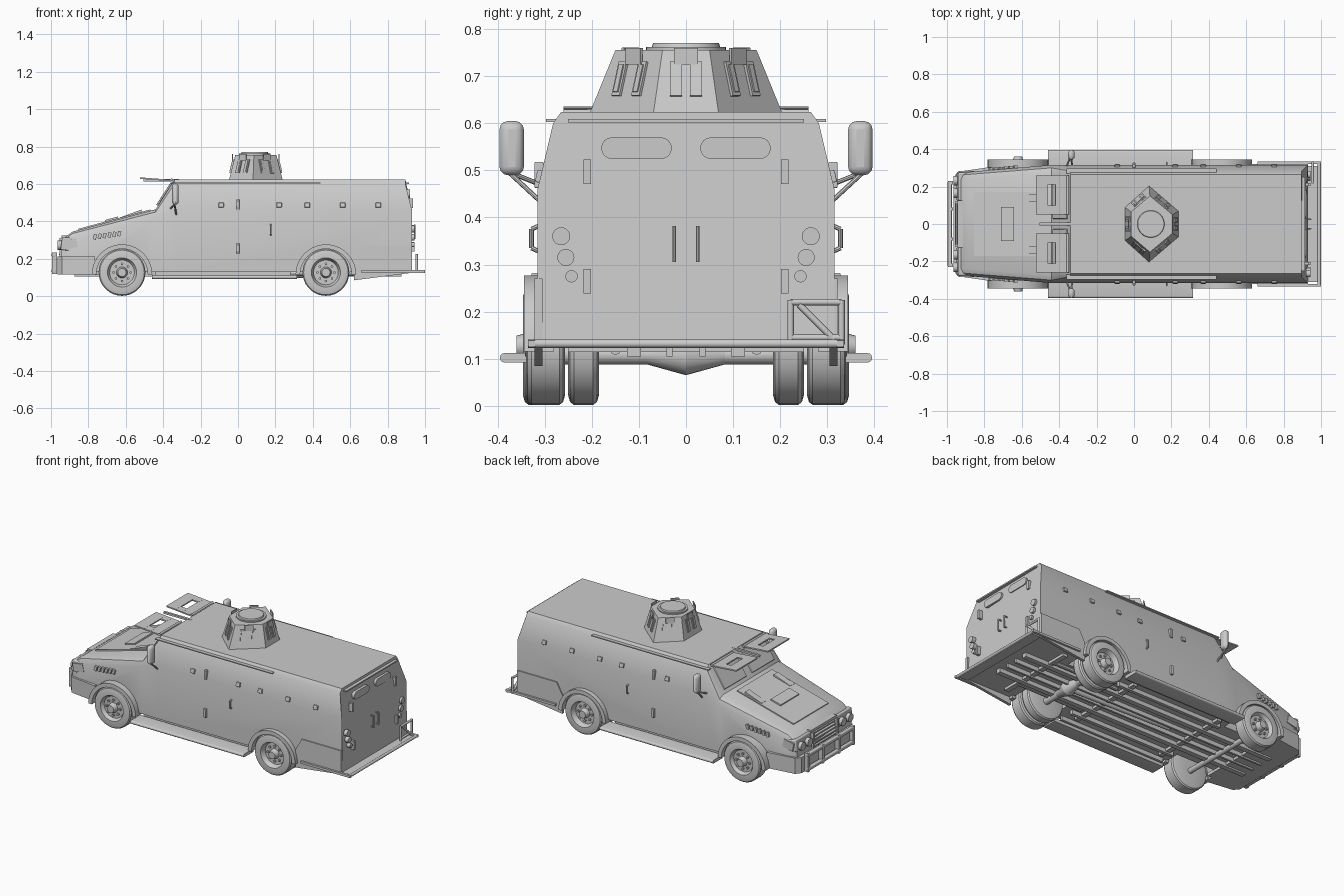
import bpy, bmesh, math
from mathutils import Vector, Matrix

if "Cube" in bpy.data.objects:
    bpy.data.objects.remove(bpy.data.objects["Cube"])

def finish(name, bm, smooth=None, bevel=0):
    bmesh.ops.recalc_face_normals(bm, faces=bm.faces)
    me = bpy.data.meshes.new(name)
    bm.to_mesh(me)
    bm.free()
    ob = bpy.data.objects.new(name, me)
    bpy.context.collection.objects.link(ob)
    bpy.ops.object.select_all(action='DESELECT')
    ob.select_set(True)
    bpy.context.view_layer.objects.active = ob
    if bevel:
        m = ob.modifiers.new('Bevel', 'BEVEL')
        m.width, m.segments = bevel, 3
    if smooth:
        bpy.ops.object.shade_smooth_by_angle(angle=math.radians(smooth))
    return ob

def box(name, c, s, rot=Matrix.Identity(4), bevel=0):
    bm = bmesh.new()
    bmesh.ops.create_cube(bm, size=1, matrix=Matrix.Translation(c) @ rot @ Matrix.Diagonal((*s, 1)))
    return finish(name, bm, 40 if bevel else None, bevel)

def tilt(deg, axis='Y'):
    return Matrix.Rotation(math.radians(deg), 4, axis)

def rod(name, a, b, r, r2=None, n=20):
    a, b = Vector(a), Vector(b)
    bm = bmesh.new()
    M = Matrix.Translation((a + b) / 2) @ (b - a).to_track_quat('Z', 'Y').to_matrix().to_4x4()
    bmesh.ops.create_cone(bm, cap_ends=True, segments=n, radius1=r, radius2=r if r2 is None else r2,
                          depth=(b - a).length, matrix=M)
    return finish(name, bm, 40)

def loft(name, rings, smooth=None):
    bm = bmesh.new()
    vs = [[bm.verts.new(p) for p in r] for r in rings]
    n = len(vs[0])
    for a, b in zip(vs, vs[1:]):
        for i in range(n):
            bm.faces.new((a[i], a[(i + 1) % n], b[(i + 1) % n], b[i]))
    bm.faces.new(vs[0])
    bm.faces.new(vs[-1])
    return finish(name, bm, smooth)

def prism(name, pts, axis, lo, hi, smooth=None):
    return loft(name, [[(*p[:axis], h, *p[axis:]) for p in pts] for h in (lo, hi)], smooth)

def arc(cx, cz, r, a0, a1, n=20):
    angles = [math.radians(a0 + (a1 - a0) * i / n) for i in range(n + 1)]
    return [(cx + r * math.cos(t), cz + r * math.sin(t)) for t in angles]

# Armoured hull: (x low, x high, then z and half width from floor to roof)
sections = [(-.945, -.925, .20, .265, .28, .268, .305, .262, .315, .24),
            (-.89, -.885, .13, .275, .30, .278, .335, .265, .345, .24),
            (-.45, -.44, .13, .312, .42, .315, .45, .30, .465, .27),
            (-.33, -.34, .13, .315, .46, .315, .60, .282, .624, .265),
            (.93, .895, .13, .315, .46, .315, .60, .282, .624, .265)]
rings = []
for xl, xh, *p in sections:
    half = [(xl if i < 2 else xh, p[2 * i + 1], p[2 * i]) for i in range(4)]
    rings.append(half + [(x, -y, z) for x, y, z in reversed(half)])
hull = loft('hull', rings)

# Wheel wells cut out of the hull
for x, inner, s in ((-.62, .2, 1), (-.62, .2, -1), (.47, .17, 1), (.47, .17, -1)):
    cut = rod('well_cutter', (x, s * inner, .12), (x, s * .5, .12), .145, n=40)
    cut.hide_render = True
    bpy.context.view_layer.objects.active = hull
    m = hull.modifiers.new('Well', 'BOOLEAN')
    m.operation, m.object, m.solver = 'DIFFERENCE', cut, 'EXACT'
    bpy.ops.object.modifier_apply(modifier=m.name)
    bpy.data.objects.remove(cut)
hull.select_set(True)
bpy.ops.object.shade_smooth_by_angle(angle=math.radians(30))

# Wheels: turned tyre and dished rim
def wheel(name, x, y0, y1, s, dish):
    w, r = y1 - y0, .125
    prof = [(0, .03), (0, .105), (.004, .119), (.012, r), (w - .012, r), (w - .004, .119), (w, .105),
            (w, .078), (w - .012, .072), (w - dish, .066), (w - dish, .03)]
    loft(name, [[(a, s * (y0 + h), b) for a, b in arc(x, .127, q, 0, 350, 35)] for h, q in prof], 35)

for s in (-1, 1):
    wheel('front_tyre', -.62, .262, .346, s, .02)
    wheel('rear_outer_tyre', .47, .257, .34, s, .03)
    wheel('rear_inner_tyre', .47, .185, .25, s, .02)
    for x, y in ((-.62, .33), (.47, .312)):
        rod('hub', (x, s * y, .127), (x, s * (y + .03), .127), .03, .022)
        for a, b in arc(x, .127, .046, 0, 315, 7):
            rod('wheel_bolt', (a, s * (y - .006), b), (a, s * (y + .008), b), .007, n=8)
    # Fender flares
    for n, x in (('front_fender', -.62), ('rear_fender', .47)):
        prism(n, arc(x, .115, .162, 0, 180) + arc(x, .115, .138, 180, 0), 1, s * .28, s * .344, 30)
    # Running board with rounded edge, rear skirt
    edge = [(s * y, z) for y, z in arc(.385, .102, .01, 90, -90, 6)]
    prism('running_board', [(s * .30, .113)] + edge + [(s * .30, .092)], 0, -.46, .315, 40)
    prism('rear_skirt', [(.62, .085), (.93, .125), (.93, .27), (.66, .27), (.62, .2)], 1, s * .305, s * .322)
    # Underbody rails and springs
    for x, y, l, w in ((0, .11, 1.75, .03), (0, .035, 1.75, .012), (-.08, .2, .72, .02), (-.08, .285, .72, .015)):
        box('frame_rail', (x, s * y, .12), (l, w, .03))
    rod('leaf_spring', (.25, s * .15, .12), (.7, s * .15, .12), .012, n=8)
    rod('differential', (.47, 0, .108), (.47, s * .09, .108), .043, .018)

# Cross members, axles, drive shaft
for x in (-.75, -.4, .2, .7):
    box('cross_member', (x, 0, .124), (.03, .5, .02))
for x, r in ((-.62, .016), (.47, .02)):
    rod('axle', (x, -.3, .108), (x, .3, .108), r)
rod('drive_shaft', (-.25, 0, .125), (.47, 0, .108), .014)

# Front bumper and bull bar
prism('front_bumper', [(-.965, -.25), (-.94, -.28), (-.765, -.305), (-.765, .305), (-.94, .28), (-.965, .25)],
      2, .115, .212)
for z in (.135, .222):
    box('bull_bar_rail', (-.985, 0, z), (.022, .46, .022), bevel=.005)
for y in (-.22, -.08, .08, .22):
    box('bull_bar_post', (-.982, y, .177), (.026, .018, .115))

# Grille, hood panels and flap arm on the centre line
for i in range(5):
    box('grille_slat', (-.947 + .0035 * i, 0, .225 + .018 * i), (.02, .22, .008))
box('grille_top', (-.928, 0, .317), (.03, .25, .016))
box('hood_panel', (-.66, 0, .406), (.40, .34, .012), tilt(-15))
box('hood_vent', (-.675, 0, .411), (.07, .18, .012), tilt(-15))
box('flap_centre_arm', (-.41, 0, .62), (.19, .014, .012))

for s in (-1, 1):
    # Headlights, side vents and hood hinges
    box('grille_frame', (-.943, s * .115, .26), (.025, .014, .10))
    box('headlight_housing', (-.90, s * .2, .277), (.09, .15, .07), tilt(8), .006)
    for y in (.165, .232):
        rod('headlight', (-.965, s * y, .272), (-.93, s * y, .272), .025)
    box('corner_lamp', (-.895, s * .275, .28), (.07, .015, .05), tilt(-12))
    for i in range(6):
        box('side_vent', (-.765 + .026 * i, s * (.290 + .0021 * i), .317 + .0035 * i), (.017, .022, .028), tilt(15))
    box('hood_hinge', (-.57, s * .14, .436), (.12, .04, .014), tilt(-20))
    # Windscreen panes and raised armour flaps with vision slots
    box('windscreen', (-.395, s * .135, .545), (.14, .215, .01), tilt(-57), .004)
    for dx in (-.052, .052):
        box('flap_strip', (-.44 + dx, s * .155, .625 - dx * .08), (.066, .21, .008), tilt(4))
    for dy in (-.08, .08):
        box('flap_web', (-.44, s * (.155 + dy), .625), (.05, .05, .008), tilt(4))
    rod('flap_hinge', (-.355, s * .05, .622), (-.355, s * .26, .622), .007, n=12)
    # Mirrors, gutters and side fittings
    box('mirror', (-.335, s * .37, .547), (.036, .052, .115), bevel=.018)
    rod('mirror_arm', (-.33, s * .31, .435), (-.34, s * .375, .495), .005, n=8)
    rod('mirror_arm', (-.36, s * .31, .47), (-.34, s * .36, .49), .005, n=8)
    box('roof_gutter', (.04, s * .284, .606), (.8, .026, .006))
    for x in (-.09, .22, .37, .56, .75):
        box('port_cover', (x, s * .312, .487), (.028, .012, .026), tilt(s * 13, 'X'), .003)
    for z, y in ((.49, .312), (.255, .318)):
        box('door_hinge', (0, s * y, z), (.016, .02, .055), bevel=.003)
    rod('door_handle', (.175, s * .328, .335), (.175, s * .328, .375), .005, n=8)
    for z in (.335, .375):
        rod('handle_mount', (.175, s * .31, z + (z - .355) * .4), (.175, s * .328, z), .005, n=8)
    # Rear doors: vision slots, hinges, handles, lights
    slot = arc(s * .105 + .052, .547, .023, -90, 90, 8) + arc(s * .105 - .052, .547, .023, 90, 270, 8)
    prism('rear_window', slot, 0, .89, .92, 40)
    for z, x in ((.497, .922), (.265, .932)):
        box('rear_hinge', (x, s * .21, z), (.025, .016, .052))
    rod('rear_handle', (.945, s * .025, .305), (.945, s * .025, .382), .004, n=8)
    for z in (.31, .377):
        rod('rear_handle_mount', (.925, s * .025, z), (.945, s * .025, z), .004, n=8)
    for y, z, r in ((.265, .36, .019), (.255, .315, .018), (.243, .275, .013)):
        rod('tail_light', (.92, s * y, z), (.943, s * y, z), r)
    box('step_arm', (.83, s * .327, .132), (.34, .014, .014))

# Rear step, roof lip and guard frame on one corner
box('rear_lip', (.9, 0, .605), (.03, .5, .008))
box('rear_step', (.955, 0, .129), (.06, .62, .01))
rod('rear_step_bar', (.99, -.335, .132), (.99, .335, .132), .009)
for a, b in (((.222, .13), (.222, .225)), ((.33, .13), (.33, .225)), ((.222, .22), (.33, .22)),
             ((.24, .215), (.315, .14)), ((.222, .145), (.33, .145))):
    rod('rear_guard', (.955, *a), (.955, *b), .007, n=10)

# Turret: six-sided tapered cupola with vision slots and propped flaps
base = [(.24, .07), (.08, .207), (-.05, .09), (-.05, -.09), (.08, -.207), (.24, -.07)]
top = [(.205, .05), (.085, .15), (-.015, .065), (-.015, -.065), (.085, -.15), (.205, -.05)]
base, top = [Vector((*p, .615)) for p in base], [Vector((*p, .755)) for p in top]
loft('turret', [base, top])
rod('turret_hatch_ring', (.09, 0, .75), (.09, 0, .762), .085, n=32)
rod('turret_hatch', (.09, 0, .755), (.09, 0, .77), .075, .07, n=32)
for i in range(6):
    b0, b1, t0, t1 = base[i - 1], base[i], top[i - 1], top[i]
    u = (b1 - b0).normalized()
    n = u.cross(t0 + t1 - b0 - b1).normalized()
    v = n.cross(u)
    R = Matrix((u, v, n)).transposed().to_4x4()
    for k in (.32, .68):
        c = b0.lerp(b1, k).lerp(t0.lerp(t1, k), .56)
        box('turret_slot_frame', c, (.026, .075, .012), R)
        box('turret_slot', c + n * .003, (.014, .06, .012), R)
    box('turret_flap', (t0 + t1) / 2 + n * .01 - v * .016, (.05, .035, .006), R @ tilt(14, 'X'))
